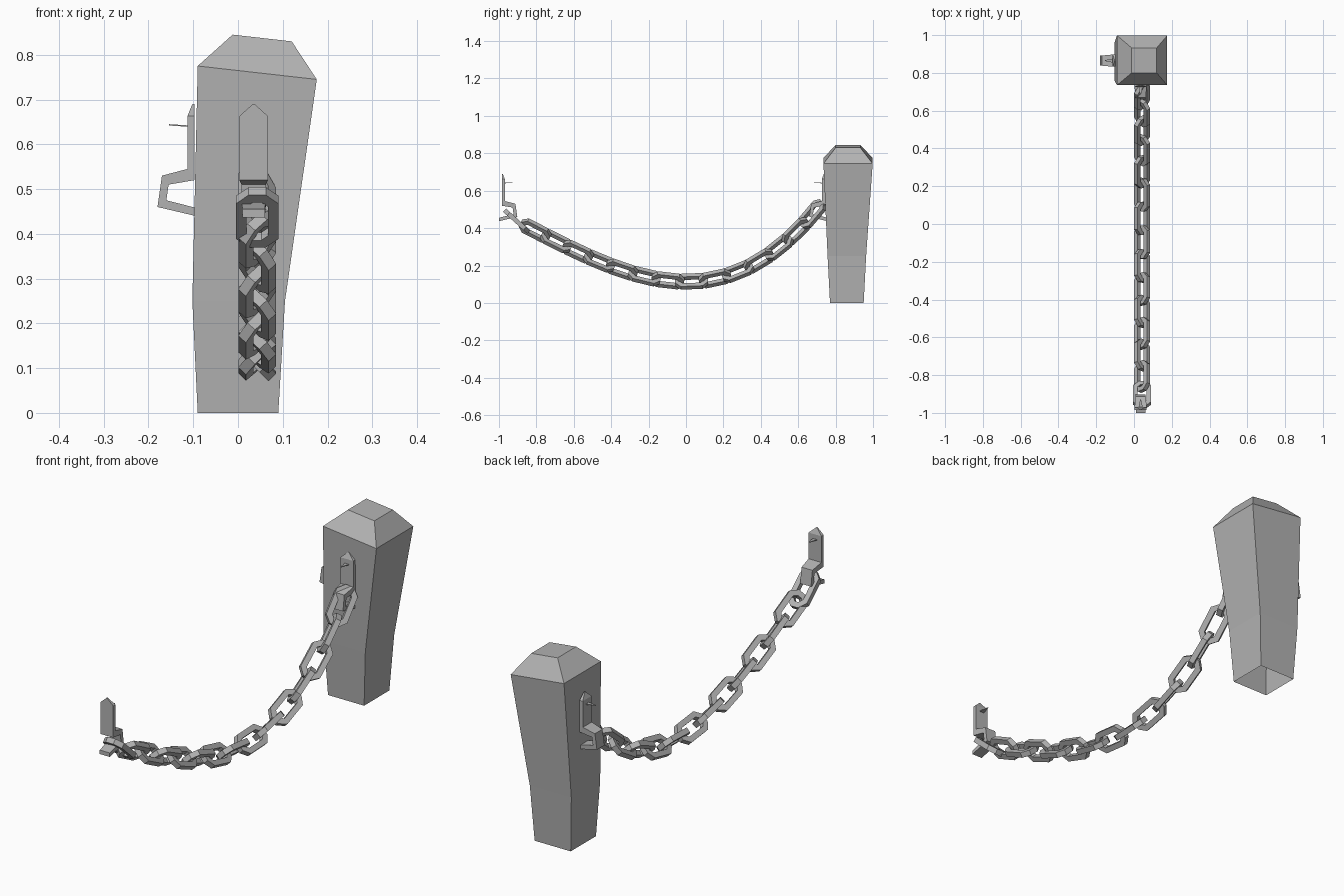
import bpy, bmesh, math
from mathutils import Matrix, Vector

cube = bpy.data.objects.get("Cube")
if cube:
    bpy.data.objects.remove(cube)

grey = bpy.data.materials.new("weathered grey")
GREY = (0.45, 0.45, 0.45, 1)
grey.diffuse_color = GREY
grey.use_nodes = True
grey.node_tree.nodes["Principled BSDF"].inputs["Base Color"].default_value = GREY


def add_mesh(name, rings, close=False, cap_start=False, cap_end=False):
    """Skin a list of four-cornered rings into a flat-shaded mesh."""
    bm = bmesh.new()
    loops = [[bm.verts.new(p) for p in ring] for ring in rings]
    pairs = list(zip(loops, loops[1:]))
    if close:
        pairs.append((loops[-1], loops[0]))
    for a, b in pairs:
        for i in range(4):
            j = (i + 1) % 4
            bm.faces.new((a[i], a[j], b[j], b[i]))
    if cap_start:
        bm.faces.new(loops[0][::-1])
    if cap_end:
        bm.faces.new(loops[-1])
    bmesh.ops.recalc_face_normals(bm, faces=bm.faces)
    mesh = bpy.data.meshes.new(name)
    bm.to_mesh(mesh)
    bm.free()
    mesh.materials.append(grey)
    return mesh


def place(name, mesh, matrix=None):
    obj = bpy.data.objects.new(name, mesh)
    bpy.context.collection.objects.link(obj)
    if matrix:
        obj.matrix_world = matrix
    return obj


# Leaning post, open underneath: left x, right x, front y, back y, left z, right z
sections = [
    (-0.09, 0.09, 0.77, 0.95, 0, 0),
    (-0.102, 0.105, 0.757, 0.963, 0.25, 0.25),
    (-0.09, 0.176, 0.735, 0.998, 0.775, 0.745),
    (-0.012, 0.12, 0.80, 0.932, 0.845, 0.83),
]
post_rings = [[(l, f, zl), (r, f, zr), (r, b, zr), (l, b, zl)]
              for l, r, f, b, zl, zr in sections]
place("post", add_mesh("post", post_rings, cap_end=True))

# Bent strap hook: outer point, inner point, half width; x points away from the post
strap = [
    (0.005, 0.69, 0, 0.69, 0.002),
    (0.016, 0.663, 0, 0.663, 0.032),
    (0.016, 0.545, 0, 0.52, 0.032),
    (0.073, 0.53, 0.058, 0.51, 0.027),
    (0.083, 0.46, 0.063, 0.475, 0.027),
    (-0.015, 0.437, -0.015, 0.455, 0.025),
]
strap_rings = [[(ox, -w, oz), (ox, w, oz), (ix, w, iz), (ix, -w, iz)]
               for ox, oz, ix, iz, w in strap]
hook_mesh = add_mesh("hook", strap_rings, cap_start=True, cap_end=True)

# Thin spike through the top of each hook
spike_rings = [[(x, -w, z), (x, w, z), (x, w, z + 0.003), (x, -w, z + 0.003)]
               for x, w, z in [(0.01, 0.012, 0.639), (0.057, 0.002, 0.642)]]
spike_mesh = add_mesh("spike", spike_rings, cap_start=True, cap_end=True)

for side, x, y, turn in [("front", 0.035, 0.742, -90),
                         ("side", -0.097, 0.865, 180),
                         ("far", 0.035, -0.985, 90)]:
    frame = Matrix.Translation((x, y, 0)) @ Matrix.Rotation(math.radians(turn), 4, "Z")
    place(side + "_hook", hook_mesh, frame)
    place(side + "_hook_spike", spike_mesh, frame)


# Chain link: square bar around a rectangle with cut corners
def octagon(a, b, c):
    quarter = [(a, b - c), (a - c, b)]
    half = quarter + [(-x, y) for x, y in quarter[::-1]]
    return half + [(-x, -y) for x, y in half]


LENGTH, WIDTH, BAR = 0.175, 0.096, 0.024
outer = octagon(LENGTH / 2, WIDTH / 2, 0.029)
inner = octagon(LENGTH / 2 - BAR, WIDTH / 2 - BAR, 0.015)
h = BAR / 2
link_rings = [[(*o, -h), (*o, h), (*i, h), (*i, -h)] for o, i in zip(outer, inner)]
link_mesh = add_mesh("chain_link", link_rings, close=True)


def place_link(name, y, z, slope, roll):
    along = Vector((0, 1, slope)).normalized()
    up = Vector((0, -along.z, along.y))
    across = Vector((1, 0, 0)) * math.cos(roll) + up * math.sin(roll)
    turn = Matrix((along, across, along.cross(across))).transposed().to_4x4()
    place(name, link_mesh, Matrix.Translation((0.043, y, z)) @ turn)


# Hanging chain: links step down the sag, rolled alternately either way
def sag(y):
    return 0.115 + 0.62 * y ** 2 + 0.25 * y ** 3


def sag_slope(y):
    return 1.24 * y + 0.75 * y ** 2


y, pitch, steps = 0.675, 0.127, 50
for n in range(14):
    roll = math.radians(45 if n % 2 else -45)
    place_link(f"chain_link_{n + 1}", y, sag(y), sag_slope(y), roll)
    for _ in range(steps):
        y -= pitch / steps / math.hypot(1, sag_slope(y))
place_link("end_link", -0.905, 0.437, -0.9, 0)
